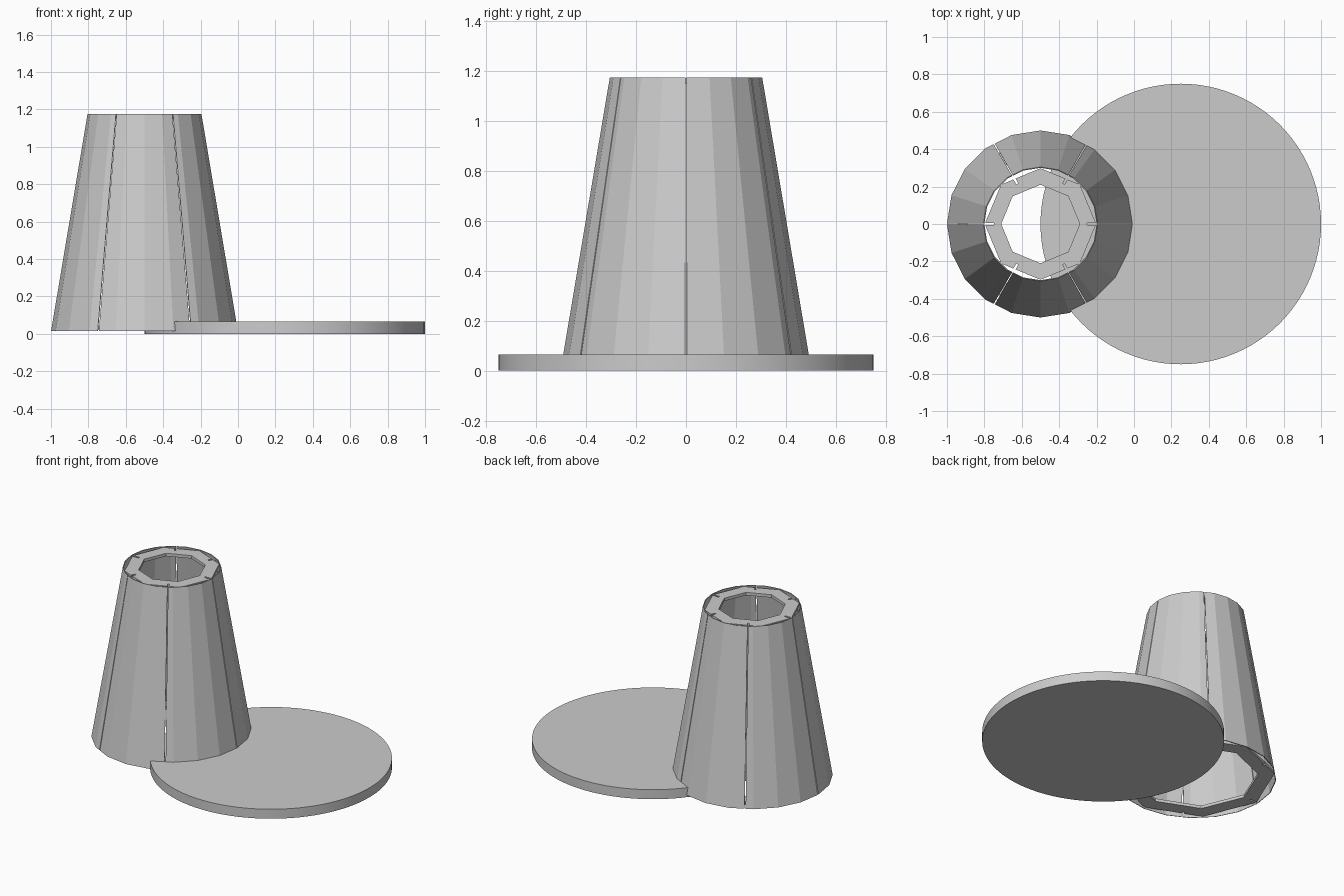
import bpy, bmesh, math
from mathutils import Matrix

if "Cube" in bpy.data.objects:
    bpy.data.objects.remove(bpy.data.objects["Cube"])

CX = -0.5                 # axis of the hollow cone
SIDES = 20
STEP = 2 * math.pi / SIDES
Z0, Z1, R0, R1 = 0.015, 1.175, 0.5, 0.305


def finish(name, bm):
    bmesh.ops.recalc_face_normals(bm, faces=bm.faces)
    me = bpy.data.meshes.new(name)
    bm.to_mesh(me)
    bm.free()
    ob = bpy.data.objects.new(name, me)
    bpy.context.collection.objects.link(ob)
    return ob


def rim(angle, radius, z):
    # point on the edge of a regular 20-sided outline
    r = radius * math.cos(STEP / 2) / math.cos(angle % STEP - STEP / 2)
    return (CX + r * math.cos(angle), r * math.sin(angle), z)


# round base disc
bpy.ops.mesh.primitive_cylinder_add(vertices=96, radius=0.75, depth=0.065,
                                    location=(0.25, 0, 0.0325))
disc = bpy.context.object
disc.name = "base_disc"
bpy.ops.object.shade_smooth_by_angle(angle=math.radians(30))


# six tapered wall panels separated by thin slits
def panel(i):
    a, b = math.radians(60 * i), math.radians(60 * (i + 1))
    gap = 0.007
    angles = [a + gap] + [k * STEP for k in range(SIDES + 1)
                          if a + gap < k * STEP < b - gap] + [b - gap]
    bm = bmesh.new()
    low = [bm.verts.new(rim(t, R0, Z0)) for t in angles]
    top = [bm.verts.new(rim(t, R1, Z1)) for t in angles]
    for j in range(len(angles) - 1):
        bm.faces.new((low[j], low[j + 1], top[j + 1], top[j]))
    me = bpy.data.meshes.new("wall_panel")
    bm.to_mesh(me)
    bm.free()
    ob = bpy.data.objects.new("wall_panel_%d" % (i + 1), me)
    bpy.context.collection.objects.link(ob)
    mod = ob.modifiers.new("thickness", 'SOLIDIFY')
    mod.thickness = 0.005
    mod.offset = -1


for i in range(6):
    panel(i)


# octagonal rings at both ends, notched at each slit
def ring(name, outer, inner, z, height):
    bm = bmesh.new()
    loops = []
    for r, h in ((outer, z), (outer, z + height), (inner, z + height), (inner, z)):
        loops.append([bm.verts.new((CX + r * math.cos(k * math.pi / 4),
                                    r * math.sin(k * math.pi / 4), h))
                      for k in range(8)])
    for n in range(4):
        p, q = loops[n], loops[(n + 1) % 4]
        for k in range(8):
            m = (k + 1) % 8
            bm.faces.new((p[k], p[m], q[m], q[k]))
    ob = finish(name, bm)

    cut = bmesh.new()
    for k in range(6):
        mat = (Matrix.Translation((CX, 0, z + height / 2))
               @ Matrix.Rotation(k * math.pi / 3, 4, 'Z')
               @ Matrix.Translation((outer - 0.01, 0, 0))
               @ Matrix.Diagonal((0.08, 0.012, height * 3, 1)))
        bmesh.ops.create_cube(cut, size=1, matrix=mat)
    cutter = finish(name + "_notch_cutter", cut)
    cutter.hide_render = True
    cutter.hide_viewport = True
    mod = ob.modifiers.new("notches", 'BOOLEAN')
    mod.operation = 'DIFFERENCE'
    mod.solver = 'EXACT'
    mod.object = cutter


ring("top_ring", 0.298, 0.21, 1.15, 0.02)
ring("bottom_ring", 0.49, 0.39, 0.02, 0.02)
